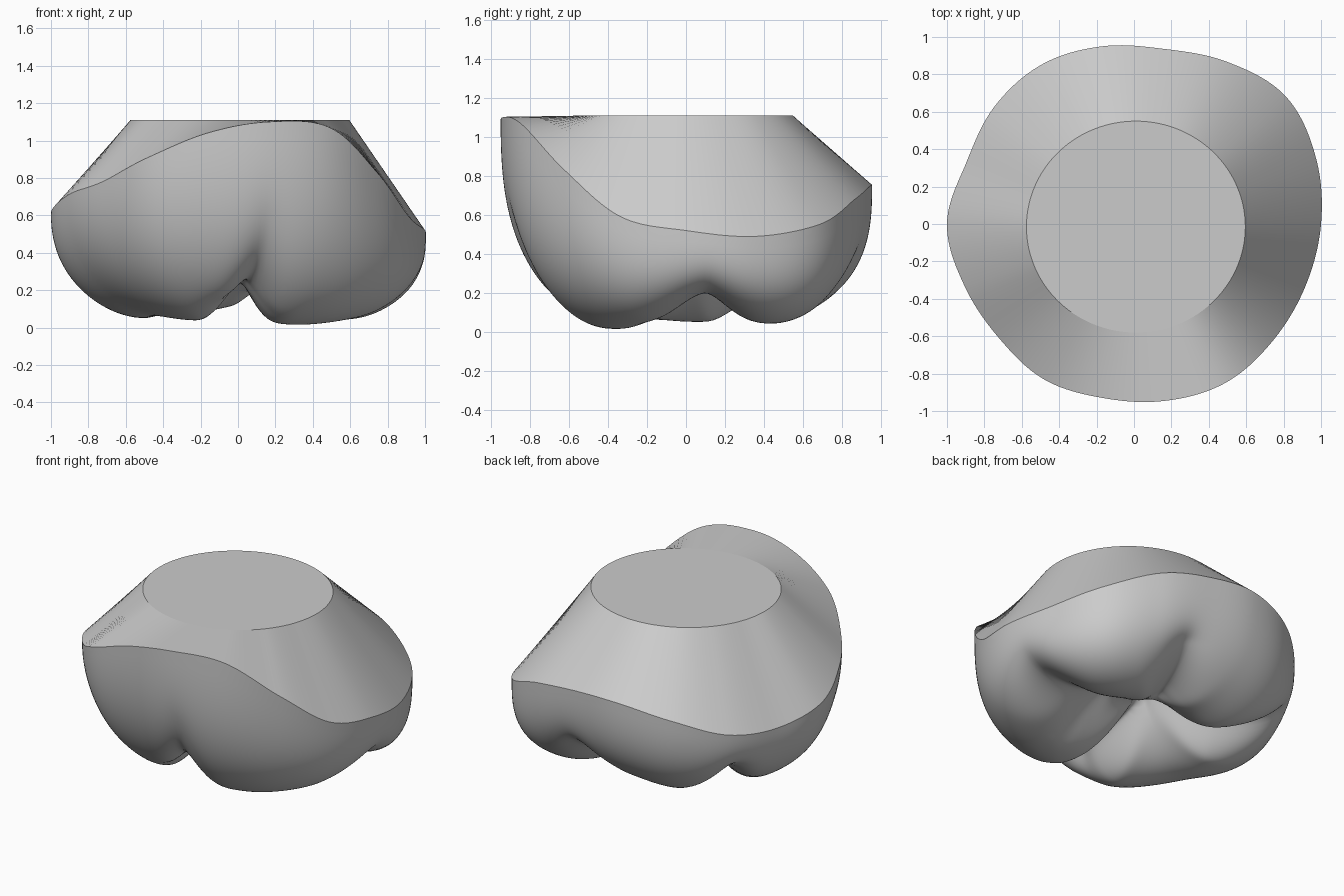
import bpy, bmesh, math
from mathutils import Vector

cube = bpy.data.objects.get("Cube")
if cube:
    bpy.data.objects.remove(cube)

SEGS, RINGS = 192, 52
TOP = 1.11

# Margin line: radius and height every 20 degrees, starting at +x
RIM_R = [1.0, 1.035, 1.06, 1.0, .95, .965, .985, .975, .955,
         1.0, .965, .945, .96, .945, .96, .98, .97, .975]
RIM_Z = [.52, .49, .55, .68, .74, .75, .68, .57, .54,
         .61, .71, .78, .91, 1.04, 1.1, 1.07, .83, .59]

# Wall fullness and cusp height every 40 degrees, starting at +x
FULLNESS = [3.1, 3.2, 2.8, 2.7, 2.4, 2.15, 2.4, 2.65, 3.0]
LIFT = [-.03, -.05, .03, -.03, -.05, -.06, -.07, -.06, -.08]

# Grooves: start, end, depth at start, depth at end, width
GROOVES = [
    ((-.05, .07), (.3, .08), .36, .28, .28),     # central basin
    ((-.05, 0), (.02, -.5), .38, .22, .13),      # front groove
    ((.02, -.5), (.16, -.88), .22, .15, .11),    # front groove, outer part
    ((.3, .08), (1.0, .12), .28, .12, .20),      # left side groove
    ((-.05, .07), (-.7, .5), .40, .20, .13),     # right back groove
    ((.1, .35), (.25, .78), .18, .14, .14),      # back notch
]


def periodic(values, angle):
    """Smooth closed interpolation through evenly spaced values."""
    n = len(values)
    f = angle / math.tau * n
    i = int(f)
    t = f - i
    a, b, c, d = (values[(i + k) % n] for k in (-1, 0, 1, 2))
    return b + t * (c - a + t * (2*a - 5*b + 4*c - d + t * (3*(b - c) + d - a))) / 2


def floor_height(x, y):
    """Raise the underside along the grooves that part the cusps."""
    p = Vector((x, y))
    total = 0
    for start, end, d0, d1, width in GROOVES:
        a, b = Vector(start), Vector(end)
        t = max(0, min(1, (p - a).dot(b - a) / (b - a).length_squared))
        d = (p - a.lerp(b, t)).length
        h = (d0 + (d1 - d0) * t) * math.exp(-(d / width) ** 1.6)
        total += h ** 5
    return total ** .2


def under_point(angle, k):
    """Point on the cusped underside; k runs from the middle to the margin."""
    t = math.sin(k / RINGS * math.pi / 2)
    r = periodic(RIM_R, angle) * t
    x, y = r * math.cos(angle), r * math.sin(angle)
    full = periodic(FULLNESS, angle)
    wall = 1 - max(0, 1 - t ** full) ** (1 / full)
    base = floor_height(x, y) + periodic(LIFT, angle) * min(1, 2 * t)
    z = periodic(RIM_Z, angle) * wall + base * (1 - wall)
    # Round the cusp tips off just above the ground
    return x, y, (z + math.hypot(z, .03)) / 2


bm = bmesh.new()
angles = [math.tau * i / SEGS for i in range(SEGS)]

# Cusped underside and walls, up to the margin
rings = [[bm.verts.new(under_point(a, k)) for a in angles] for k in range(1, RINGS + 1)]
# Straight taper up to the flat cap
rings.append([bm.verts.new((.01 + .585 * math.cos(a), -.015 + .565 * math.sin(a), TOP))
              for a in angles])
for lower, upper in zip(rings, rings[1:]):
    for i in range(SEGS):
        j = (i + 1) % SEGS
        bm.faces.new((lower[i], lower[j], upper[j], upper[i]))
centre = bm.verts.new(under_point(0, 0))
for i in range(SEGS):
    bm.faces.new((centre, rings[0][(i + 1) % SEGS], rings[0][i]))
cap = bm.faces.new(rings[-1])

for face in bm.faces:
    face.smooth = face is not cap
# Crisp margin and cap edges
for ring in rings[-2:]:
    for i in range(SEGS):
        bm.edges.get((ring[i], ring[(i + 1) % SEGS])).smooth = False
bmesh.ops.recalc_face_normals(bm, faces=bm.faces)

mesh = bpy.data.meshes.new("molar_crown")
bm.to_mesh(mesh)
bm.free()
crown = bpy.data.objects.new("molar_crown", mesh)
bpy.context.collection.objects.link(crown)

grey = bpy.data.materials.new("plain_grey")
grey.use_nodes = True
colour = (.6, .6, .6, 1)
grey.diffuse_color = colour
grey.node_tree.nodes["Principled BSDF"].inputs["Base Color"].default_value = colour
mesh.materials.append(grey)
